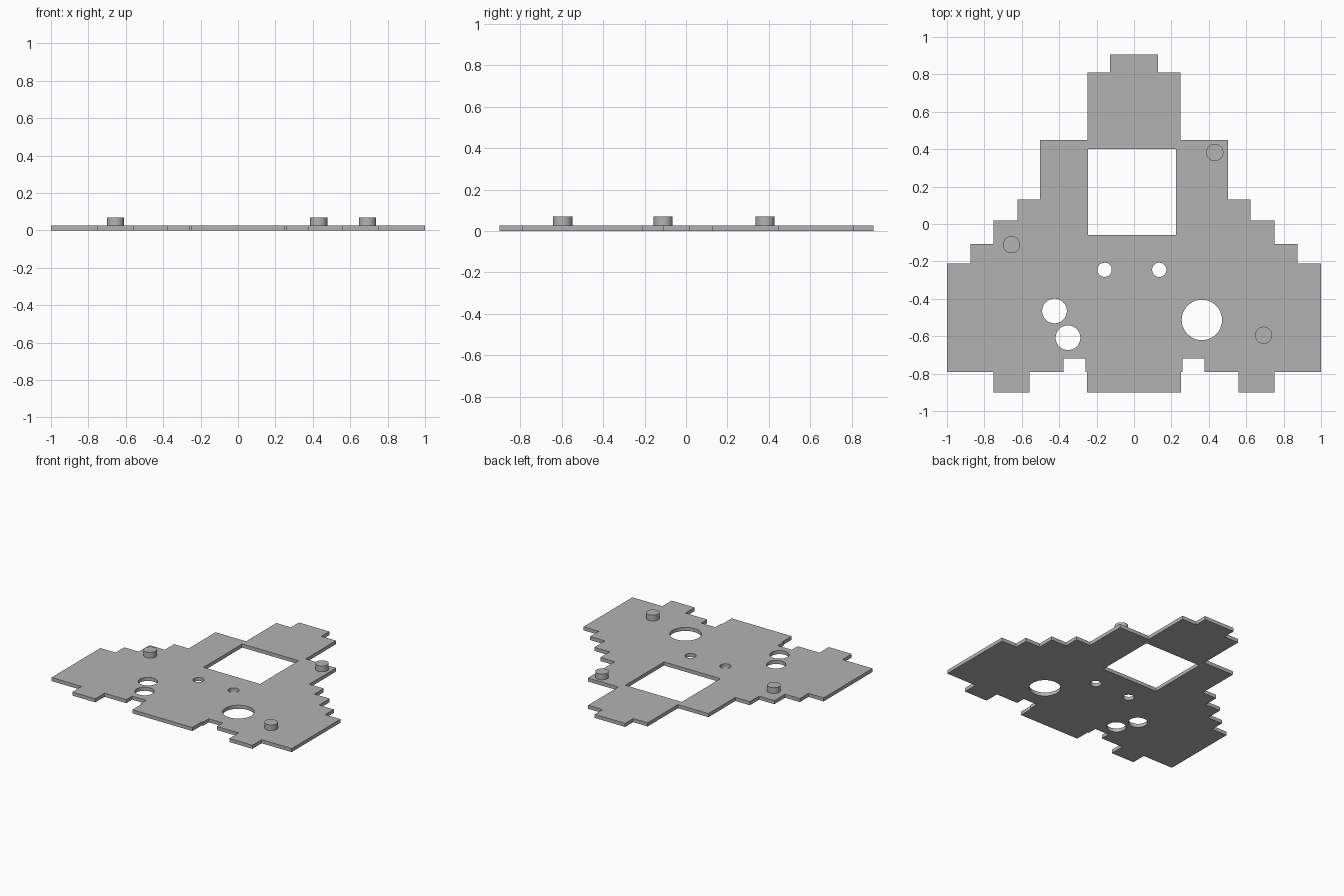
import bpy, math

if "Cube" in bpy.data.objects:
    bpy.data.objects.remove(bpy.data.objects["Cube"])

THICK, TOP = 0.027, 0.07

grey = bpy.data.materials.new("plain grey")
grey.diffuse_color = (0.45, 0.45, 0.45, 1)
grey.use_nodes = True
grey.node_tree.nodes["Principled BSDF"].inputs["Base Color"].default_value = grey.diffuse_color


def circle(x, y, r, n=48):
    return [(x + r * math.cos(2 * math.pi * i / n), y + r * math.sin(2 * math.pi * i / n))
            for i in range(n)]


def flat_plate(name, loops, z0, z1):
    """Extrude a filled outline; the loops after the first become holes."""
    curve = bpy.data.curves.new(name, 'CURVE')
    curve.dimensions, curve.fill_mode = '2D', 'BOTH'
    curve.extrude = (z1 - z0) / 2
    for pts in loops:
        spline = curve.splines.new('POLY')
        spline.points.add(len(pts) - 1)
        for p, (x, y) in zip(spline.points, pts):
            p.co = (x, y, 0, 1)
        spline.use_cyclic_u = True
    ob = bpy.data.objects.new(name, curve)
    bpy.context.collection.objects.link(ob)
    ob.location.z = (z0 + z1) / 2
    bpy.ops.object.select_all(action='DESELECT')
    ob.select_set(True)
    bpy.context.view_layer.objects.active = ob
    bpy.ops.object.convert(target='MESH')
    ob = bpy.context.object
    ob.data.materials.clear()
    ob.data.materials.append(grey)
    # weld the caps to the walls
    bpy.ops.object.mode_set(mode='EDIT')
    bpy.ops.mesh.select_all(action='SELECT')
    bpy.ops.mesh.remove_doubles(threshold=0.0001)
    bpy.ops.mesh.normals_make_consistent(inside=False)
    bpy.ops.object.mode_set(mode='OBJECT')
    bpy.ops.object.shade_smooth_by_angle(angle=math.radians(30))
    return ob


# Stepped base plate: right half of the outline, mirrored to the left
half = [(0.25, -0.9), (0.25, -0.79), (0.26, -0.79), (0.26, -0.72), (0.377, -0.72),
        (0.377, -0.79), (0.558, -0.79), (0.558, -0.9), (0.75, -0.9), (0.75, -0.79),
        (1, -0.79), (1, -0.21), (0.873, -0.21), (0.873, -0.107), (0.75, -0.107),
        (0.75, 0.02), (0.623, 0.02), (0.623, 0.13), (0.502, 0.13), (0.502, 0.45),
        (0.248, 0.45), (0.248, 0.81), (0.127, 0.81), (0.127, 0.905)]
outline = half + [(-x, y) for x, y in reversed(half)]

# Rectangular window and round holes
window = [(-0.245, -0.06), (0.225, -0.06), (0.225, 0.4), (-0.245, 0.4)]
holes = [(-0.157, -0.245, 0.038), (0.135, -0.245, 0.038), (-0.425, -0.465, 0.066),
         (-0.353, -0.608, 0.066), (0.363, -0.513, 0.108)]
flat_plate("base_plate", [outline, window] + [circle(*h) for h in holes], 0, THICK)

# Round pegs standing on the plate
for i, (x, y) in enumerate([(0.432, 0.382), (-0.655, -0.11), (0.693, -0.595)]):
    flat_plate(f"peg_{i + 1}", [circle(x, y, 0.046)], THICK, TOP)
